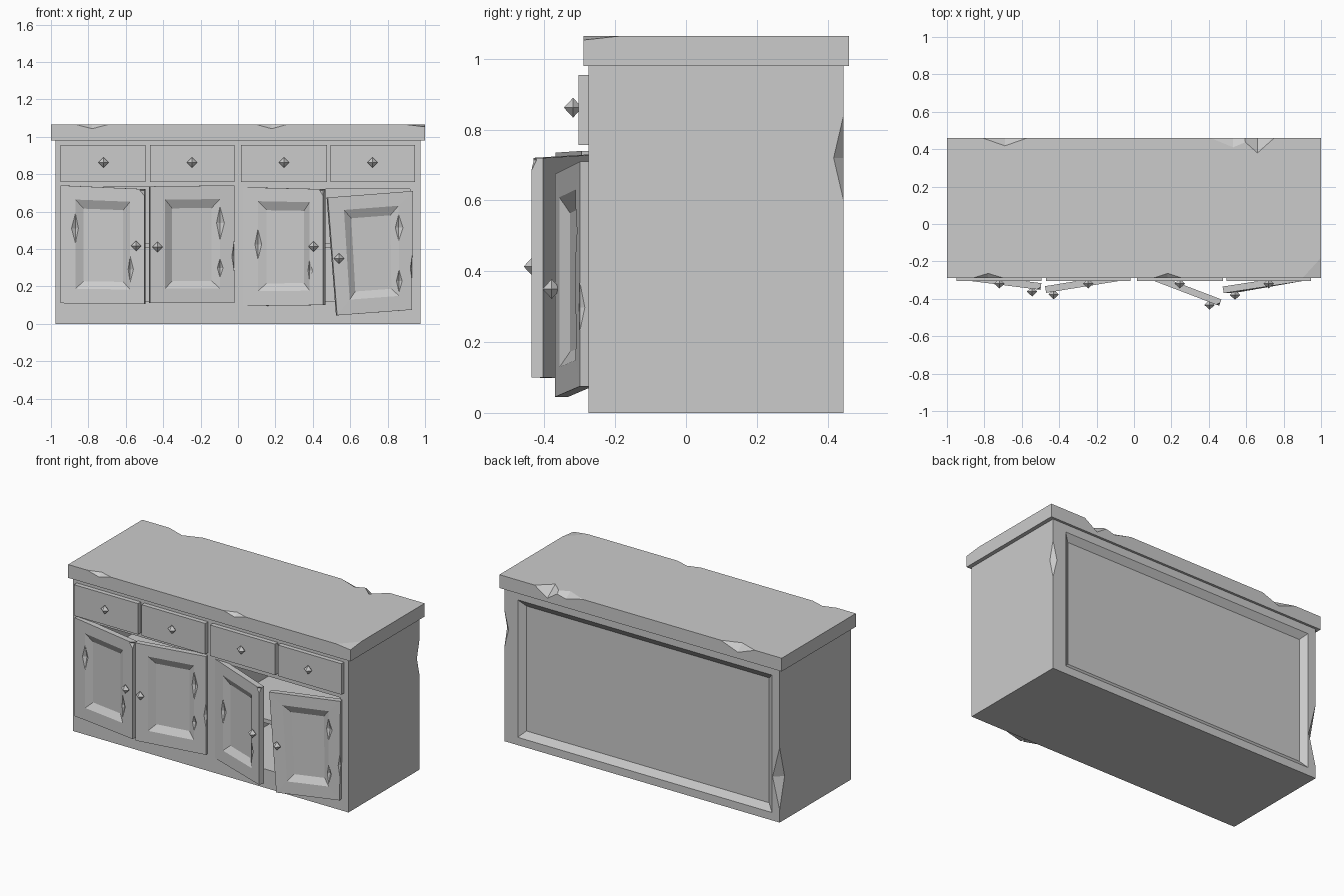
import bpy, bmesh
from mathutils import Vector

cube = bpy.data.objects.get("Cube")
if cube:
    bpy.data.objects.remove(cube, do_unlink=True)

GREY = (0.6, 0.6, 0.6, 1)
mat = bpy.data.materials.new("plain_grey")
mat.use_nodes = True
mat.diffuse_color = GREY
mat.node_tree.nodes["Principled BSDF"].inputs["Base Color"].default_value = GREY


def finish(bm, name):
    bmesh.ops.recalc_face_normals(bm, faces=bm.faces)
    mesh = bpy.data.meshes.new(name)
    bm.to_mesh(mesh)
    bm.free()
    mesh.materials.append(mat)
    obj = bpy.data.objects.new(name, mesh)
    bpy.context.collection.objects.link(obj)
    return obj


def box(name, x, y, z):
    bm = bmesh.new()
    bmesh.ops.create_cube(bm, size=1)
    for v in bm.verts:
        v.co = [lo + (c + 0.5) * (hi - lo) for c, (lo, hi) in zip(v.co, (x, y, z))]
    return finish(bm, name)


def octahedron(name, centre, radii):
    bm = bmesh.new()
    tips = []
    for axis in range(3):
        for sign in (-1, 1):
            p = Vector(centre)
            p[axis] += sign * radii[axis]
            tips.append(bm.verts.new(p))
    for a in tips[:2]:
        for b in tips[2:4]:
            for c in tips[4:]:
                bm.faces.new((a, b, c))
    return finish(bm, name)


def loft(name, rings):
    """Closed solid through a chain of four-cornered rings."""
    bm = bmesh.new()
    loops = [[bm.verts.new(p) for p in ring] for ring in rings]
    for a, b in zip(loops, loops[1:]):
        for i in range(4):
            j = (i + 1) % 4
            bm.faces.new((a[i], a[j], b[j], b[i]))
    bm.faces.new(loops[0])
    bm.faces.new(loops[-1])
    return finish(bm, name)


def carve(obj, cutters):
    """Subtract the cutters, then remove them."""
    for cutter in cutters:
        cutter.hide_render = True
        mod = obj.modifiers.new("cut", 'BOOLEAN')
        mod.operation = 'DIFFERENCE'
        mod.solver = 'EXACT'
        mod.object = cutter
    bpy.context.view_layer.update()
    graph = bpy.context.evaluated_depsgraph_get()
    mesh = bpy.data.meshes.new_from_object(obj.evaluated_get(graph))
    obj.modifiers.clear()
    obj.data = mesh
    for cutter in cutters:
        bpy.data.objects.remove(cutter, do_unlink=True)


def chips(spots):
    return [octahedron("chip_cutter", c, r) for c, r in spots]


# Cabinet body: two hollow cupboards, bevelled back panel and chipped corners
FRONT, BACK = -0.275, 0.445
body = box("cabinet_body", (-0.975, 0.975), (FRONT, BACK), (0, 0.99))


def back_ring(y, inset):
    l, r, b, t = -0.92 + inset, 0.88 - inset, 0.05 + inset, 0.93 - inset
    return [(l, y, b), (r, y, b), (r, y, t), (l, y, t)]


carve(body, [
    box("left_cutter", (-0.93, -0.04), (-0.4, 0.36), (0.12, 0.73)),
    box("right_cutter", (0.05, 0.92), (-0.4, 0.36), (0.12, 0.72)),
    loft("panel_cutter", [back_ring(BACK + 0.04, 0), back_ring(BACK, 0),
                          back_ring(BACK - 0.03, 0.04)]),
] + chips([((0.975, BACK, 0.72), (0.03, 0.028, 0.12)),
           ((-0.975, BACK, 0.28), (0.05, 0.05, 0.2))]))

for side, span in (("right", (-0.94, -0.03)), ("left", (0.04, 0.93))):
    box(side + "_shelf", span, (-0.255, 0.37), (0.405, 0.43))

# Countertop with chipped edges
top = box("countertop", (-1, 1), (-0.29, 0.46), (0.98, 1.065))
carve(top, chips([
    ((-0.78, -0.29, 1.065), (0.085, 0.026, 0.022)),
    ((0.18, -0.29, 1.065), (0.08, 0.026, 0.022)),
    ((1, -0.29, 1.065), (0.1, 0.11, 0.012)),
    ((-0.69, 0.46, 1.065), (0.12, 0.042, 0.045)),
    ((0.66, 0.46, 1.065), (0.09, 0.08, 0.06)),
    ((0.53, 0.46, 1.065), (0.12, 0.05, 0.03)),
]))


def knob(name, x, y, z):
    octahedron(name, (x, y - 0.015, z), (0.028, 0.026, 0.028))


# Drawers
drawers = [(-0.95, -0.495, -0.72), (-0.47, -0.02, -0.245),
           (0.015, 0.475, 0.245), (0.495, 0.945, 0.72)]
for n, (x0, x1, kx) in enumerate(drawers, 1):
    box(f"drawer_{n}", (x0, x1), (-0.304, -0.265), (0.757, 0.955))
    knob(f"drawer_knob_{n}", kx, -0.304, 0.862)


def door(n, corners, y_left, y_right, knob_uv, wear):
    """Corners are (x, z): lower left, lower right, upper right, upper left."""
    bl, br, tr, tl = [Vector((x, y, z)) for (x, z), y in
                      zip(corners, (y_left, y_right, y_right, y_left))]
    normal = (br - bl).cross(tl - bl).normalized()

    def at(u, v, depth=0):
        return bl.lerp(br, u).lerp(tl.lerp(tr, u), v) - normal * depth

    def ring(u0, u1, v0, v1, depth):
        return [at(u, v, depth) for u, v in ((u0, v0), (u1, v0), (u1, v1), (u0, v1))]

    leaf = loft(f"door_{n}", [ring(0, 1, 0, 1, 0.036), ring(0, 1, 0, 1, 0),
                              ring(0.18, 0.83, 0.125, 0.885, 0),
                              ring(0.27, 0.74, 0.19, 0.81, 0.024)])
    carve(leaf, chips([(at(u, v), (w, 0.018, h)) for u, v, w, h in wear]))
    knob(f"door_knob_{n}", *at(*knob_uv))


# Doors hanging ajar, the last one off its hinge
door(1, [(-0.95, 0.11), (-0.5, 0.105), (-0.5, 0.72), (-0.95, 0.74)],
     -0.295, -0.352, (0.9, 0.505),
     [(0.18, 0.64, 0.025, 0.08), (0.83, 0.3, 0.02, 0.07), (1, 0.99, 0.03, 0.03)])
door(2, [(-0.47, 0.11), (-0.02, 0.11), (-0.02, 0.74), (-0.47, 0.735)],
     -0.368, -0.295, (0.09, 0.48),
     [(0.83, 0.68, 0.03, 0.09), (0.83, 0.3, 0.02, 0.05), (1, 0.4, 0.015, 0.08)])
door(3, [(0.03, 0.095), (0.455, 0.1), (0.455, 0.72), (0.03, 0.73)],
     -0.275, -0.437, (0.88, 0.505),
     [(0.18, 0.52, 0.025, 0.08), (0.83, 0.3, 0.02, 0.06), (1, 0.99, 0.03, 0.03)])
door(4, [(0.53, 0.045), (0.93, 0.075), (0.935, 0.71), (0.48, 0.675)],
     -0.37, -0.3, (0.08, 0.48),
     [(0.83, 0.7, 0.03, 0.07), (0.83, 0.25, 0.02, 0.06), (1, 0.35, 0.012, 0.07)])
